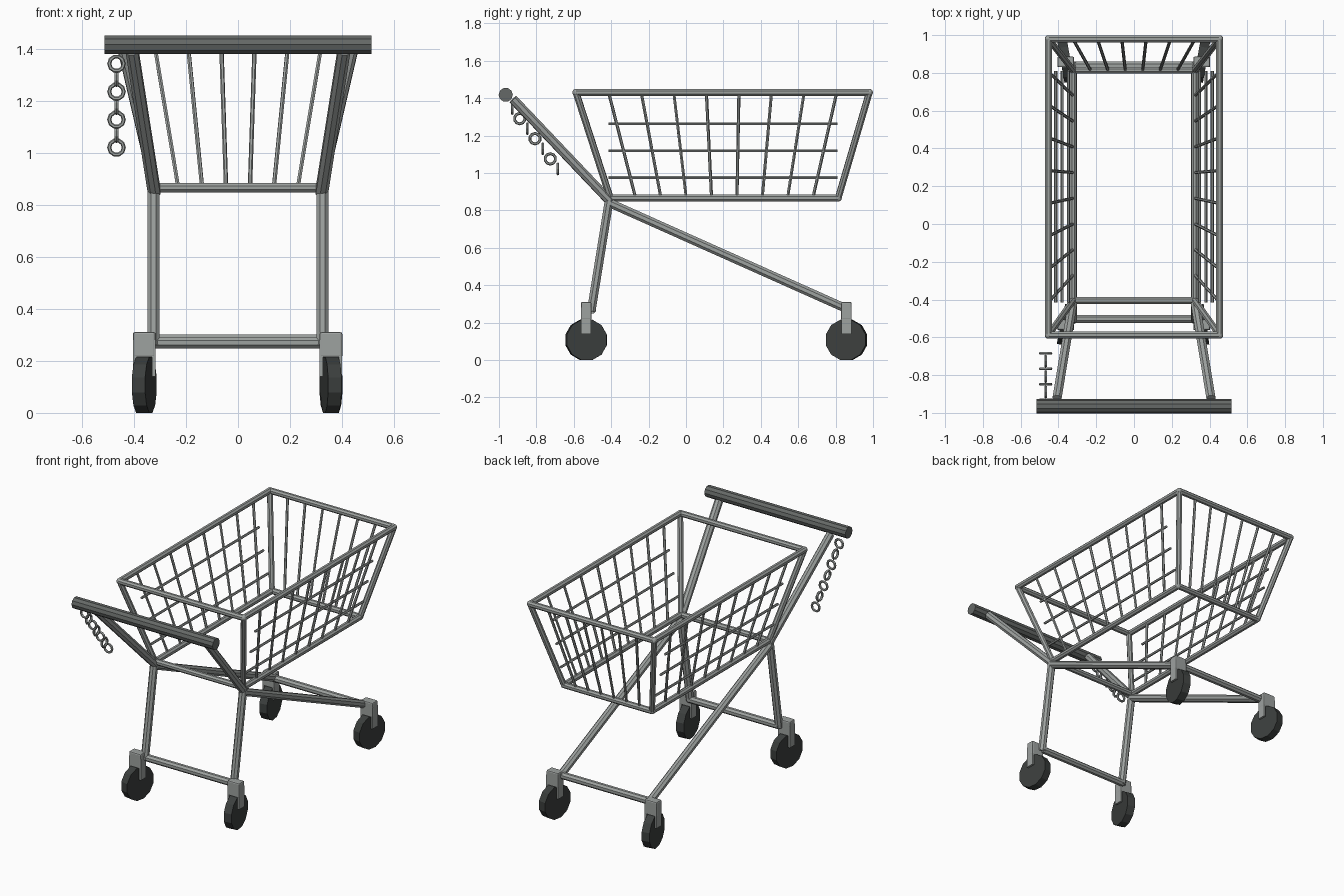
import bpy, math
from mathutils import Vector, Matrix

if "Cube" in bpy.data.objects:
    bpy.data.objects.remove(bpy.data.objects["Cube"])


def material(name, c):
    m = bpy.data.materials.new(name)
    m.diffuse_color = (*c, 1)
    m.use_nodes = True
    m.node_tree.nodes["Principled BSDF"].inputs["Base Color"].default_value = m.diffuse_color
    return m


METAL = material("metal", (0.34, 0.36, 0.35))
DARK = material("dark_grip", (0.13, 0.14, 0.135))
RUBBER = material("rubber", (0.045, 0.05, 0.048))


def finish(name, mat):
    o = bpy.context.object
    o.name = name
    o.data.materials.append(mat)
    return o


def tube(name, a, b, r, sides=8, mat=METAL):
    a, b = Vector(a), Vector(b)
    d = b - a
    bpy.ops.mesh.primitive_cylinder_add(vertices=sides, radius=r, depth=d.length)
    o = finish(name, mat)
    spin = Matrix.Rotation(math.pi / sides, 4, 'Z')
    rot = d.to_track_quat('Z', 'Y').to_matrix().to_4x4()
    o.data.transform(Matrix.Translation((a + b) / 2) @ rot @ spin)
    return o


def box(name, center, size, bevel=0.0):
    bpy.ops.mesh.primitive_cube_add(size=1)
    o = finish(name, METAL)
    o.data.transform(Matrix.Translation(center) @ Matrix.Diagonal((*size, 1)))
    if bevel:
        m = o.modifiers.new("bevel", 'BEVEL')
        m.width, m.segments = bevel, 2
    return o


def mix(a, b, t):
    return Vector(a).lerp(Vector(b), t)


# Basket frame: top rim, bottom rim and corner posts
def corners(x, y0, y1, z):
    return [(-x, y0, z), (x, y0, z), (x, y1, z), (-x, y1, z)]


top = corners(0.453, -0.588, 0.98, 1.431)
bottom = corners(0.322, -0.405, 0.814, 0.867)
for i in range(4):
    j = (i + 1) % 4
    tube("basket_top_rim", top[i], top[j], 0.0195)
    tube("basket_bottom_rim", bottom[i], bottom[j], 0.0195)
    tube("basket_corner_post", bottom[i], top[i], 0.0185)
    for p in (top[i], bottom[i]):
        bpy.ops.mesh.primitive_uv_sphere_add(segments=12, ring_count=8, radius=0.0195, location=p)
        finish("basket_corner_joint", METAL)


# Basket upright wires along both sides and the far end
def uprights(name, i, j, count):
    for k in range(1, count + 1):
        t = k / (count + 1)
        lo, hi = mix(bottom[i], bottom[j], t), mix(top[i], top[j], t)
        tube(name, mix(lo, hi, 0.03), mix(lo, hi, 0.98), 0.0085, 6)


uprights("side_wire", 1, 2, 8)
uprights("side_wire", 0, 3, 8)
uprights("end_wire", 3, 2, 6)

# Basket lengthwise wires
for s in (-1, 1):
    for z in (0.976, 1.12, 1.264):
        x = s * (0.322 + (z - 0.867) / 0.564 * 0.131)
        tube("lengthwise_wire", (x, -0.415, z), (x, 0.81, z), 0.008, 6)

# Undercarriage and handle arms
for s in (-1, 1):
    tube("handle_arm", (s * 0.322, -0.405, 0.848), (s * 0.408, -0.925, 1.395), 0.026)
    tube("short_leg", (s * 0.325, -0.41, 0.86), (s * 0.325, -0.507, 0.26), 0.025)
    tube("long_leg", (s * 0.325, -0.42, 0.845), (s * 0.325, 0.85, 0.278), 0.025)
tube("short_leg_crossbar", (-0.33, -0.502, 0.27), (0.33, -0.502, 0.27), 0.023)
tube("long_leg_crossbar", (-0.33, 0.838, 0.281), (0.33, 0.838, 0.281), 0.023)

# Push handle
tube("push_handle", (-0.515, -0.964, 1.418), (0.515, -0.964, 1.418), 0.038, 10, DARK)

# Casters: fork and swivelled wheel
for x, y, angle in ((-0.361, -0.534, -12), (0.358, -0.534, 8),
                    (-0.361, 0.858, 10), (0.358, 0.858, -10)):
    box("caster_cap", (x, y, 0.262), (0.088, 0.056, 0.098), 0.008)
    for s in (-1, 1):
        box("caster_fork_plate", (x + s * 0.037, y, 0.21), (0.013, 0.054, 0.14))
    a = math.radians(angle)
    n = Vector((math.cos(a), math.sin(a), 0)) * 0.026
    c = Vector((x, y, 0.108))
    tube("caster_wheel", c - n, c + n, 0.1115, 12, RUBBER)

# Hanging chain: links alternate facing front and side
for k in range(7):
    p = mix((-0.468, -0.93, 1.345), (-0.468, -0.685, 1.022), k / 6)
    bpy.ops.mesh.primitive_torus_add(major_segments=10, minor_segments=6,
                                     major_radius=0.028, minor_radius=0.008)
    link = finish("chain_link", METAL)
    rot = Matrix.Rotation(math.pi / 2, 4, 'Y' if k % 2 else 'X')
    link.data.transform(Matrix.Translation(p) @ rot)
